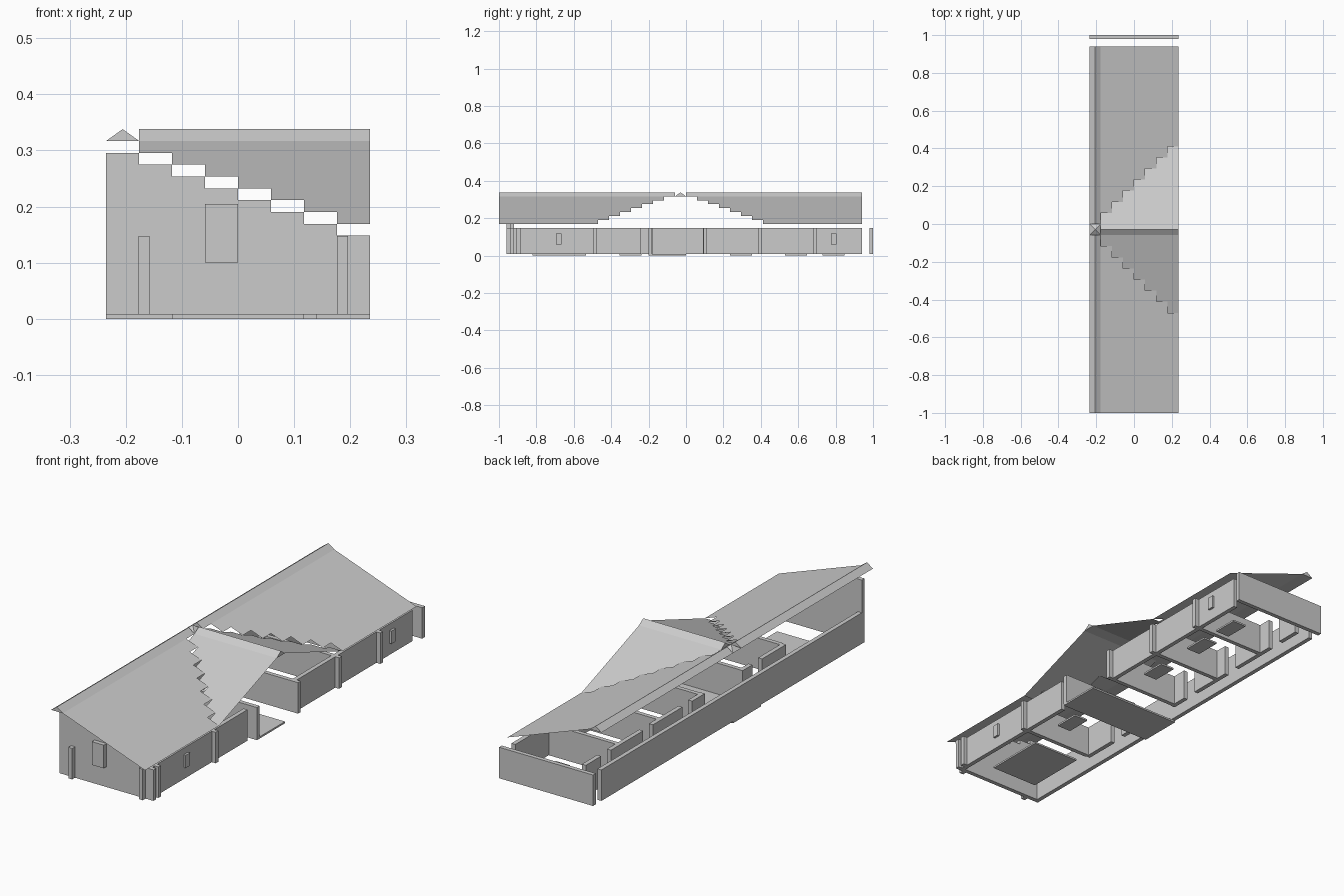
import bpy

if "Cube" in bpy.data.objects:
    bpy.data.objects.remove(bpy.data.objects["Cube"])

C = 0.0588          # grid cell
H = 0.0211          # roof drop per cell
X0, X1 = -0.235, 0.235
TOP = 0.317         # base of ridge caps
T = C / 3           # wall thickness
LOW, WALL = 0.008, 0.148


def mesh(name, verts, faces):
    me = bpy.data.meshes.new(name)
    me.from_pydata(verts, [], faces)
    ob = bpy.data.objects.new(name, me)
    bpy.context.collection.objects.link(ob)
    return ob


def box(name, x0, x1, y0, y1, z0=LOW, z1=WALL):
    v = [(x, y, z) for x in (x0, x1) for y in (y0, y1) for z in (z0, z1)]
    return mesh(name, v, [(0, 1, 3, 2), (4, 6, 7, 5), (0, 4, 5, 1),
                          (2, 3, 7, 6), (0, 2, 6, 4), (1, 5, 7, 3)])


def cap(name, axis, a0, a1, c):
    # triangular ridge prism along x or y
    v = []
    for a in (a0, a1):
        for d, z in ((-C / 2, TOP), (C / 2, TOP), (0, TOP + H)):
            v.append((a, c + d, z) if axis == 'x' else (c + d, a, z))
    return mesh(name, v, [(0, 1, 2), (5, 4, 3), (0, 3, 4, 1), (1, 4, 5, 2), (2, 5, 3, 0)])


def sheet(name, quads):
    v = [p for q in quads for p in q]
    return mesh(name, v, [tuple(range(4 * i, 4 * i + 4)) for i in range(len(quads))])


# main roof slope, one strip per column, notched for the cross gable
XS = X0 + C
main = []
for k in range(1, 8):
    xa, xb = XS + C * (k - 1), XS + C * k
    za, zb = TOP - H * (k - 1), TOP - H * k
    for y0, y1 in ((-1.0, -C - C * k), (C * k, 0.94)):
        main.append([(xa, y0, za), (xb, y0, zb), (xb, y1, zb), (xa, y1, za)])
sheet("main_roof", main)

# cross gable slopes with stepped valleys
for side, ys, s in (("front", -C, -1), ("back", 0, 1)):
    quads = []
    for k in range(1, 8):
        xa = XS + C * (k - 1)
        ya, yb = ys + s * C * (k - 1), ys + s * C * k
        za, zb = TOP - H * (k - 1), TOP - H * k
        q = [(xa, ya, za), (X1, ya, za), (X1, yb, zb), (xa, yb, zb)]
        quads.append(q if s > 0 else q[::-1])
    for q in quads:
        if s > 0:
            q.reverse()
            q.reverse()
    sheet("cross_gable_" + side, [q[::-1] for q in quads])

# ridge caps and their junction
XC = X0 + C / 2
cap("main_ridge_front", 'y', -1.0, -C, XC)
cap("main_ridge_back", 'y', 0, 0.94, XC)
cap("cross_ridge", 'x', XS, X1, -C / 2)
mesh("ridge_junction", [(X0, -C, TOP), (XS, -C, TOP), (XS, 0, TOP), (X0, 0, TOP),
                        (XC, -C / 2, TOP + H)],
     [(0, 1, 4), (1, 2, 4), (2, 3, 4), (3, 0, 4), (3, 2, 1, 0)])

# stepped gable wall at the front
prof = [(X0, LOW), (X1, LOW)]
for k in range(7, -1, -1):
    z = TOP - H * (k + 1)
    prof += [(X0 + C * (k + 1), z), (X0 + C * k, z)]
n = len(prof)
mesh("front_gable_wall",
     [(x, y, z) for y in (-0.94, -0.94 + T) for x, z in prof],
     [tuple(range(n)), tuple(range(2 * n - 1, n - 1, -1))] +
     [(i, i + n, (i + 1) % n + n, (i + 1) % n) for i in range(n)])
for i, x in enumerate((-0.177, 0.176)):
    box(f"front_post_{i}", x, x + T, -0.96, -0.94)
box("front_window", -C, 0, -0.96, -0.94, 0.10, 0.205)

# long walls, back wall
XW = X1 - 2 * T
box("left_wall", X0, X0 + T, -0.94, 0.94)
box("right_wall_front", XW, XW + T, -0.94, -0.24)
box("right_wall_back", XW, XW + T, 0.10, 0.94)
box("back_wall", X0, X1, 1 - T, 1)

# buttress posts and windows on the right side
for i, y in enumerate((-0.905, -0.495, -0.201, 0.093, 0.387, 0.681)):
    box(f"right_post_{i}", XW, X1, y, y + T)
    if i:
        box(f"partition_{i}", -0.137, XW, y, y + T)
for i, y in enumerate((-0.695, 0.775)):
    box(f"right_window_{i}", XW + T, XW + 1.5 * T, y, y + 0.03, 0.06, 0.118)

# corridor wall with door gaps
for i, (a, b) in enumerate(((-0.49, -0.32), (-0.25, -0.18), (0.09, 0.18), (0.25, 0.46),
                            (0.53, 0.76), (0.83, 0.94))):
    box(f"corridor_wall_{i}", -0.157, -0.137, a, b)

# floor plates
box("entrance_plate", X0, X1, -0.20, 0.0, 0, LOW)
box("hall_plate", -0.118, 0.118, -0.82, -0.535, 0, LOW)
for i, y in enumerate((-0.355, 0.235, 0.53, 0.73)):
    box(f"room_plate_{i}", 0.07, 0.14, y, y + 0.118, 0, LOW)
